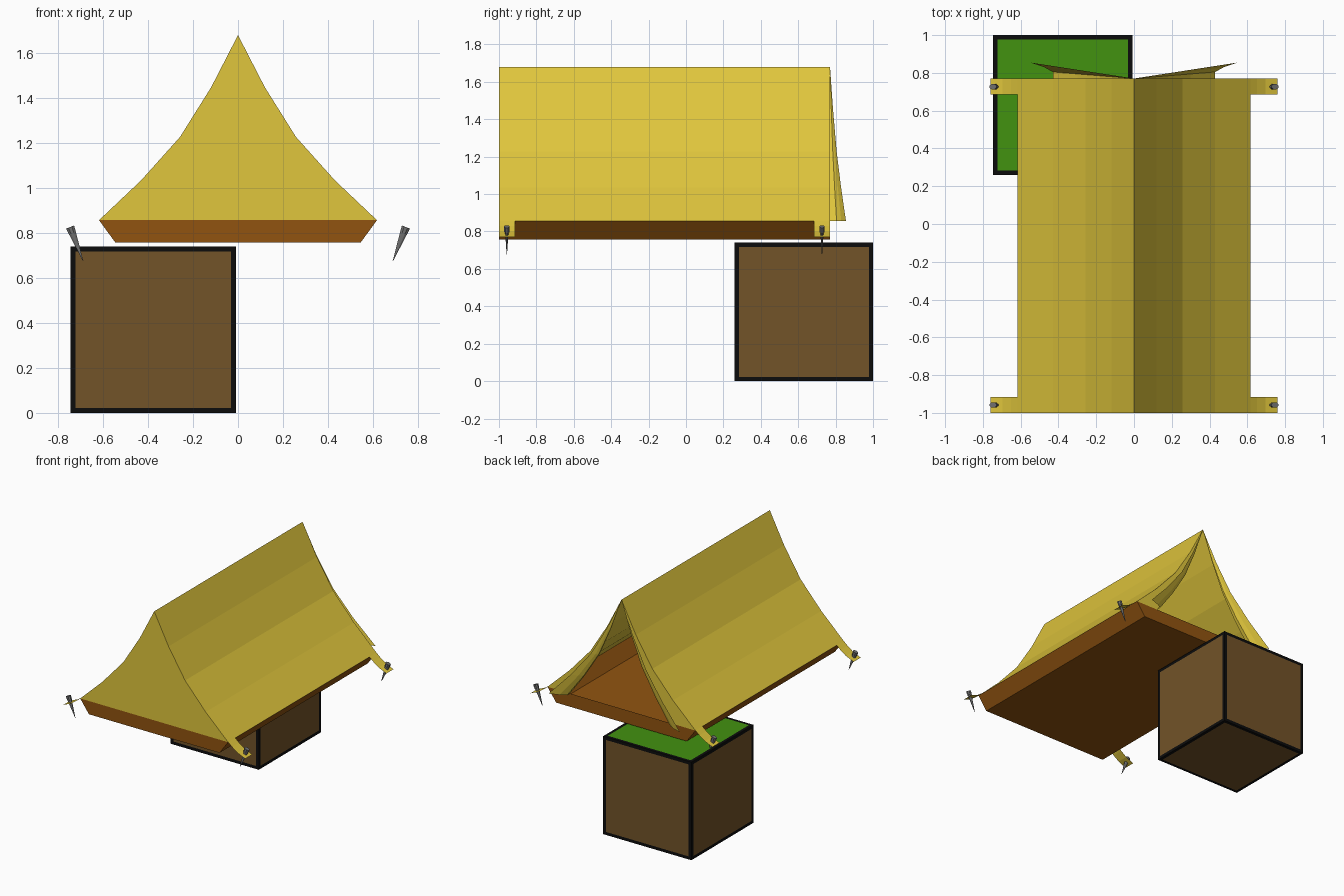
import bpy, bmesh, math
from mathutils import Vector, Matrix

if "Cube" in bpy.data.objects:
    bpy.data.objects.remove(bpy.data.objects["Cube"])


def material(name, rgb):
    lin = [((c / 255 + 0.055) / 1.055) ** 2.4 if c > 10 else c / 255 / 12.92 for c in rgb]
    m = bpy.data.materials.new(name)
    m.diffuse_color = (*lin, 1)
    m.use_nodes = True
    m.node_tree.nodes["Principled BSDF"].inputs["Base Color"].default_value = m.diffuse_color
    return m


YELLOW = material("yellow canvas", (224, 198, 60))
TRAY = material("orange brown groundsheet", (145, 84, 16))
SOIL = material("soil brown", (114, 83, 40))
GRASS = material("grass green", (66, 146, 16))
BLACK = material("black border", (12, 12, 12))
STEEL = material("grey steel", (112, 112, 112))

Y0, Y1 = -1.0, 0.77
PROFILE = [(0, 1.68), (0.12, 1.447), (0.258, 1.227), (0.43, 1.035), (0.618, 0.857)]


def make(name, bm, mats, recalc=True):
    bmesh.ops.remove_doubles(bm, verts=bm.verts, dist=1e-5)
    if recalc:
        bmesh.ops.recalc_face_normals(bm, faces=bm.faces)
    me = bpy.data.meshes.new(name)
    bm.to_mesh(me)
    bm.free()
    for m in mats:
        me.materials.append(m)
    ob = bpy.data.objects.new(name, me)
    bpy.context.collection.objects.link(ob)
    return ob


def grid(bm, rows, closed=False):
    """Skin neighbouring rows of points with quads."""
    vs = [[bm.verts.new(p) for p in r] for r in rows]
    n = len(vs[0])
    for a, b in zip(vs, vs[1:]):
        for i in range(n if closed else n - 1):
            j = (i + 1) % n
            bm.faces.new((a[i], a[j], b[j], b[i]))
    return vs


# Canvas: swept roof profile plus the closed front wall
section = [(-x, z) for x, z in reversed(PROFILE[1:])] + PROFILE
bm = bmesh.new()
rows = grid(bm, [[(x, y, z) for x, z in section] for y in (Y0, Y1)])
bm.faces.new(rows[0])
make("tent_canvas", bm, [YELLOW])

# Groundsheet: open tray with tapered sides
bm = bmesh.new()
tray = [(-0.618, 0.857), (-0.545, 0.757), (0.545, 0.757), (0.618, 0.857)]
ends = grid(bm, [[(x, y, z) for x, z in tray] for y in (Y0, Y1)])
for e in ends:
    bm.faces.new(e)
make("groundsheet_tray", bm, [TRAY])

# Door flaps: flat edge strip, then folded outwards, narrowing to the ridge
FOLD = [(0.618, 0), (0.43, 0), (0.43, 0.035), (0.475, 0.06), (0.55, 0.085)]
for side, label in ((-1, "left"), (1, "right")):
    bm = bmesh.new()
    rows = []
    for w, z in PROFILE:
        s = w / 0.618
        rows.append([(side * x * s, Y1 + d * s, z) for x, d in FOLD])
    vs = grid(bm, rows)
    make("door_flap_" + label, bm, [YELLOW])

# Straps continue the roof curve down to the pegs
STRAP = [(0.618, 0.857), (0.65, 0.83), (0.695, 0.798), (0.76, 0.77)]
# Peg rings: distance along, half width in x, half width in y
RINGS = [(0, 0.019, 0.014), (0.03, 0.016, 0.014), (0.03, 0.016, 0.009), (0.161, 0.001, 0.001)]
for side, sl in ((-1, "left"), (1, "right")):
    for y, yl in ((Y0, "front"), (Y1 - 0.085, "back")):
        bm = bmesh.new()
        grid(bm, [[(side * x, yy, z) for x, z in STRAP] for yy in (y, y + 0.085)])
        make(f"strap_{yl}_{sl}", bm, [YELLOW])

        bm = bmesh.new()
        top, tip = Vector((0.7465, 0.8265)), Vector((0.689, 0.676))
        d = (tip - top).normalized()
        rows = []
        for t, rx, ry in RINGS:
            c = top + d * t
            ring = []
            for k in range(8):
                a = math.tau * (k + 0.5) / 8
                u = rx * math.cos(a) / math.cos(math.pi / 8)
                v = ry * math.sin(a) / math.cos(math.pi / 8)
                ring.append((side * (c.x - d.y * u), y + 0.042 + v, c.y + d.x * u))
            rows.append(ring)
        vs = grid(bm, rows, closed=True)
        bm.faces.new(vs[0])
        bm.faces.new(vs[-1])
        make(f"peg_{yl}_{sl}", bm, [STEEL])

# Ground block: black edges with inset panels, green on top
bm = bmesh.new()
bmesh.ops.create_cube(bm, size=1, matrix=Matrix.Translation((-0.377, 0.63, 0.37))
                      @ Matrix.Diagonal((0.737, 0.74, 0.74, 1)))
panels = list(bm.faces)
bmesh.ops.inset_individual(bm, faces=panels, thickness=0.032, depth=0)
for f in panels:
    f.material_index = 2 if f.normal.z > 0.5 else 1
make("ground_block", bm, [BLACK, SOIL, GRASS])
